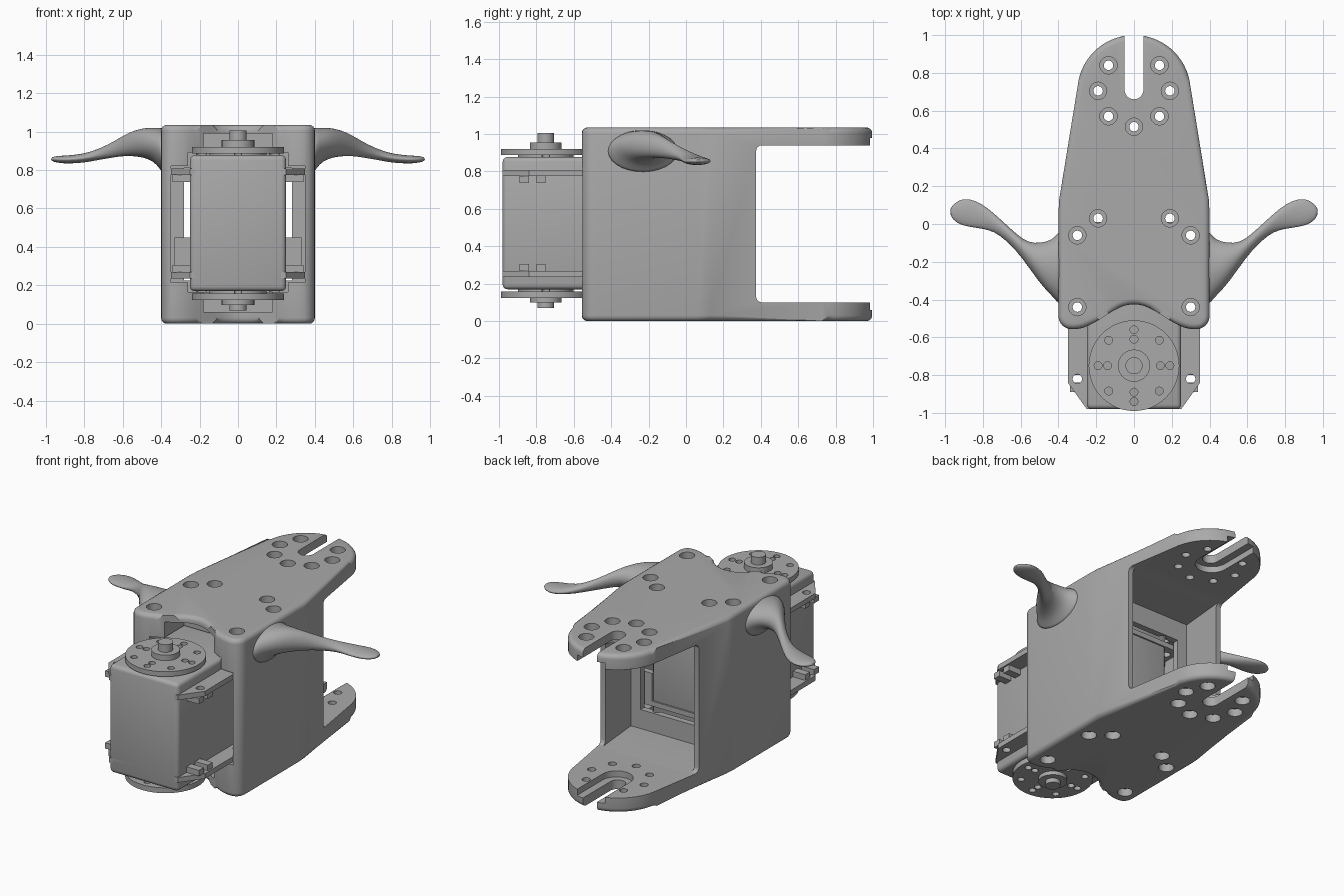
import bpy, bmesh, math
from math import pi, sin, cos

old = bpy.data.objects.get("Cube")
if old:
    bpy.data.objects.remove(old, do_unlink=True)

grey = bpy.data.materials.new("plain grey")
grey.use_nodes = True
grey.diffuse_color = (0.4, 0.4, 0.4, 1)
grey.node_tree.nodes["Principled BSDF"].inputs["Base Color"].default_value = (0.4, 0.4, 0.4, 1)


def finish(name, bm):
    bmesh.ops.recalc_face_normals(bm, faces=bm.faces)
    mesh = bpy.data.meshes.new(name)
    bm.to_mesh(mesh)
    bm.free()
    mesh.materials.append(grey)
    ob = bpy.data.objects.new(name, mesh)
    bpy.context.collection.objects.link(ob)
    return ob


def smooth(ob):
    bpy.ops.object.select_all(action='DESELECT')
    ob.select_set(True)
    bpy.context.view_layer.objects.active = ob
    bpy.ops.object.shade_smooth_by_angle(angle=math.radians(35))


def prism(name, outline, z0, z1, bevel=0):
    bm = bmesh.new()
    base = bm.faces.new([bm.verts.new((x, y, z0)) for x, y in outline])
    top = bmesh.ops.extrude_face_region(bm, geom=[base])["geom"]
    for v in top:
        if isinstance(v, bmesh.types.BMVert):
            v.co.z = z1
    if bevel:
        rims = [e for e in bm.edges if abs(e.verts[0].co.z - e.verts[1].co.z) < 1e-5]
        bmesh.ops.bevel(bm, geom=rims, offset=bevel, segments=4, profile=0.5, affect='EDGES')
    return finish(name, bm)


def box(name, x0, x1, y0, y1, z0, z1, bevel=0):
    ob = prism(name, [(x0, y0), (x1, y0), (x1, y1), (x0, y1)], z0, z1)
    if bevel:
        bm = bmesh.new()
        bm.from_mesh(ob.data)
        bmesh.ops.bevel(bm, geom=bm.edges[:], offset=bevel, segments=3, profile=0.5, affect='EDGES')
        bm.to_mesh(ob.data)
        bm.free()
    return ob


def loft(bm, rings):
    """Skin closed rings of points and cap both ends."""
    rows = [[bm.verts.new(p) for p in r] for r in rings]
    n = len(rows[0])
    for a, b in zip(rows, rows[1:]):
        for i in range(n):
            bm.faces.new((a[i], a[(i + 1) % n], b[(i + 1) % n], b[i]))
    bm.faces.new(rows[0][::-1])
    bm.faces.new(rows[-1])


def turned(name, centres, profile, n=20):
    """Stepped round bars along z, one at each centre."""
    bm = bmesh.new()
    for cx, cy in centres:
        loft(bm, [[(cx + r * cos(2 * pi * i / n), cy + r * sin(2 * pi * i / n), z)
                   for i in range(n)] for r, z in profile])
    return finish(name, bm)


def cut(ob, cutter):
    cutter.hide_render = True
    mod = ob.modifiers.new("cut", 'BOOLEAN')
    mod.operation, mod.solver, mod.object = 'DIFFERENCE', 'EXACT', cutter
    bpy.context.view_layer.objects.active = ob
    bpy.ops.object.modifier_apply(modifier=mod.name)
    bpy.data.objects.remove(cutter, do_unlink=True)


def both(points):
    return [(s * x, y) for x, y in points for s in ((1, -1) if x else (1,))]


def slot(name, r, yc, z0, z1):
    arc = [(r * cos(pi + pi * i / 12), yc + r * sin(pi + pi * i / 12)) for i in range(13)]
    return prism(name, arc + [(r, 1.2), (-r, 1.2)], z0, z1)


# Forked housing outline: scalloped front, rounded corners, tapering to a round tip
half = [(0.32 * i / 12, -0.425 - 0.066 * (1 - cos(pi * i / 12))) for i in range(13)]
half += [(0.33 + 0.07 * sin(a), -0.487 - 0.07 * cos(a)) for a in [pi * i / 12 for i in range(1, 7)]]
half += [(0.4, 0.06), (0.396, 0.13)]
half += [(0.3 * cos(a), 0.7 + 0.3 * sin(a)) for a in [pi / 32 * i for i in range(1, 17)]]
outline = half + [(-x, y) for x, y in half[-2:0:-1]]
housing = prism("forked_housing", outline, 0, 1.035, 0.03)

# Gap between the fork plates, with rounded inner corners
r = 0.03
gap = [(1.3, 0.1), (1.3, 0.94)]
gap += [(0.375 + r - r * sin(a), 0.94 - r + r * cos(a)) for a in [pi * i / 8 for i in range(5)]]
gap += [(0.375 + r - r * cos(a), 0.1 + r - r * sin(a)) for a in [pi * i / 8 for i in range(5)]]
bm = bmesh.new()
loft(bm, [[(x, y, z) for y, z in gap] for x in (-0.6, 0.6)])
cut(housing, finish("fork_gap_cutter", bm))

# Rear recess, motor pocket, window and horn clearance
cut(housing, prism("recess_cutter", [(-0.35, 0.07), (0.35, 0.07), (0.315, 0.45), (-0.315, 0.45)], 0.1, 0.94))
for x, y0, y1, z0, z1 in ((0.35, -0.8, 0.03, 0.215, 0.82), (0.26, -0.8, 0.029, 0.165, 0.89),
                          (0.28, -0.8, 0.2, 0.225, 0.81), (0.18, -0.8, -0.3, 0.06, 0.99)):
    cut(housing, box("pocket_cutter", -x, x, y0, y1, z0, z1))

# Fork slots, wider on the inner faces
cut(housing, slot("slot_cutter", 0.05, 0.71, -0.1, 1.2))
cut(housing, slot("inner_slot_cutter", 0.1, 0.72, 0.06, 0.98))

# Counterbored screw holes through both plates
screws = both([(0.135, 0.84), (0.19, 0.705), (0.135, 0.57), (0, 0.515),
               (0.19, 0.03), (0.3, -0.06), (0.3, -0.44)])
spool = [(0.046, -0.1), (0.046, 0.05), (0.025, 0.05), (0.025, 0.985), (0.046, 0.985), (0.046, 1.2)]
cut(housing, turned("screw_cutter", screws, spool))
smooth(housing)

# Curved side horns, lofted from elliptical sections: x, y range, z range
sections = [(0.375, -0.45, 0.0, 0.76, 1.025), (0.41, -0.41, -0.06, 0.81, 1.02), (0.44, -0.375, -0.085, 0.845, 1.02),
            (0.49, -0.325, -0.1, 0.865, 1.02), (0.56, -0.225, -0.1, 0.875, 1.0),
            (0.62, -0.145, -0.055, 0.87, 0.965), (0.68, -0.085, 0, 0.86, 0.93),
            (0.74, -0.04, 0.055, 0.85, 0.905), (0.8, -0.025, 0.105, 0.838, 0.885),
            (0.88, -0.015, 0.14, 0.833, 0.876), (0.93, 0, 0.125, 0.836, 0.874),
            (0.96, 0.025, 0.1, 0.843, 0.87), (0.973, 0.05, 0.08, 0.85, 0.862)]
for name, s in (("left_side_horn", 1), ("right_side_horn", -1)):
    bm = bmesh.new()
    loft(bm, [[(s * x, (a + b) / 2 + (b - a) / 2 * cos(2 * pi * i / 28),
                (c + d) / 2 + (d - c) / 2 * sin(2 * pi * i / 28)) for i in range(28)]
              for x, a, b, c, d in sections])
    ob = finish(name, bm)
    sub = ob.modifiers.new("round", 'SUBSURF')
    sub.levels = sub.render_levels = 1
    smooth(ob)

# Motor case
smooth(box("motor_case", -0.25, 0.25, -0.98, 0, 0.17, 0.877, 0.025))

# Motor flanges with chamfered front corners and screw holes
tab = [(0.25, -0.98), (0.35, -0.84), (0.35, 0.01)]
tab_outline = tab + [(-x, y) for x, y in tab[::-1]]
for name, z0 in (("upper_flange", 0.775), ("lower_flange", 0.235)):
    flange = prism(name, tab_outline, z0, z0 + 0.033)
    cut(flange, turned("flange_cutter", both([(0.3, -0.82), (0.3, -0.44), (0.3, -0.06)]),
                       [(0.025, 0), (0.025, 1)]))
    smooth(flange)

# Clips under and over the flanges, and rear brackets
for s in (-1, 1):
    for z0, z1 in ((0.738, 0.776), (0.267, 0.305)):
        for y0, y1 in ((-0.89, -0.84), (-0.8, -0.75), (-0.2, -0.12)):
            box("flange_clip", *sorted((s * 0.24, s * 0.34)), y0, y1, z0, z1)
    box("rear_bracket", *sorted((s * 0.24, s * 0.33)), -0.03, 0.01, 0.267, 0.45)

# Horn discs with a ring of holes, hub and shaft, above and below the motor
ring = [(0.19 * cos(pi * i / 4), -0.75 + 0.19 * sin(pi * i / 4)) for i in range(8)]
ring += [(0.14 * cos(pi * i / 2), -0.75 + 0.14 * sin(pi * i / 2)) for i in range(4)]
stack = [(0.15, 0), (0.15, 0.012), (0.24, 0.012), (0.24, 0.044), (0.085, 0.044),
         (0.085, 0.08), (0.045, 0.08), (0.045, 0.13)]
low = [(0.15, 0), (0.15, -0.012), (0.24, -0.012), (0.24, -0.047), (0.085, -0.047),
       (0.085, -0.072), (0.045, -0.072), (0.045, -0.1)]
for name, z, steps in (("upper_horn_disc", 0.875, stack), ("lower_horn_disc", 0.17, low)):
    disc = turned(name, [(0, -0.75)], [(r, z + h) for r, h in steps], 48)
    cut(disc, turned("disc_cutter", ring, [(0.021, z - 0.06), (0.021, z + 0.06)], 16))
    smooth(disc)
